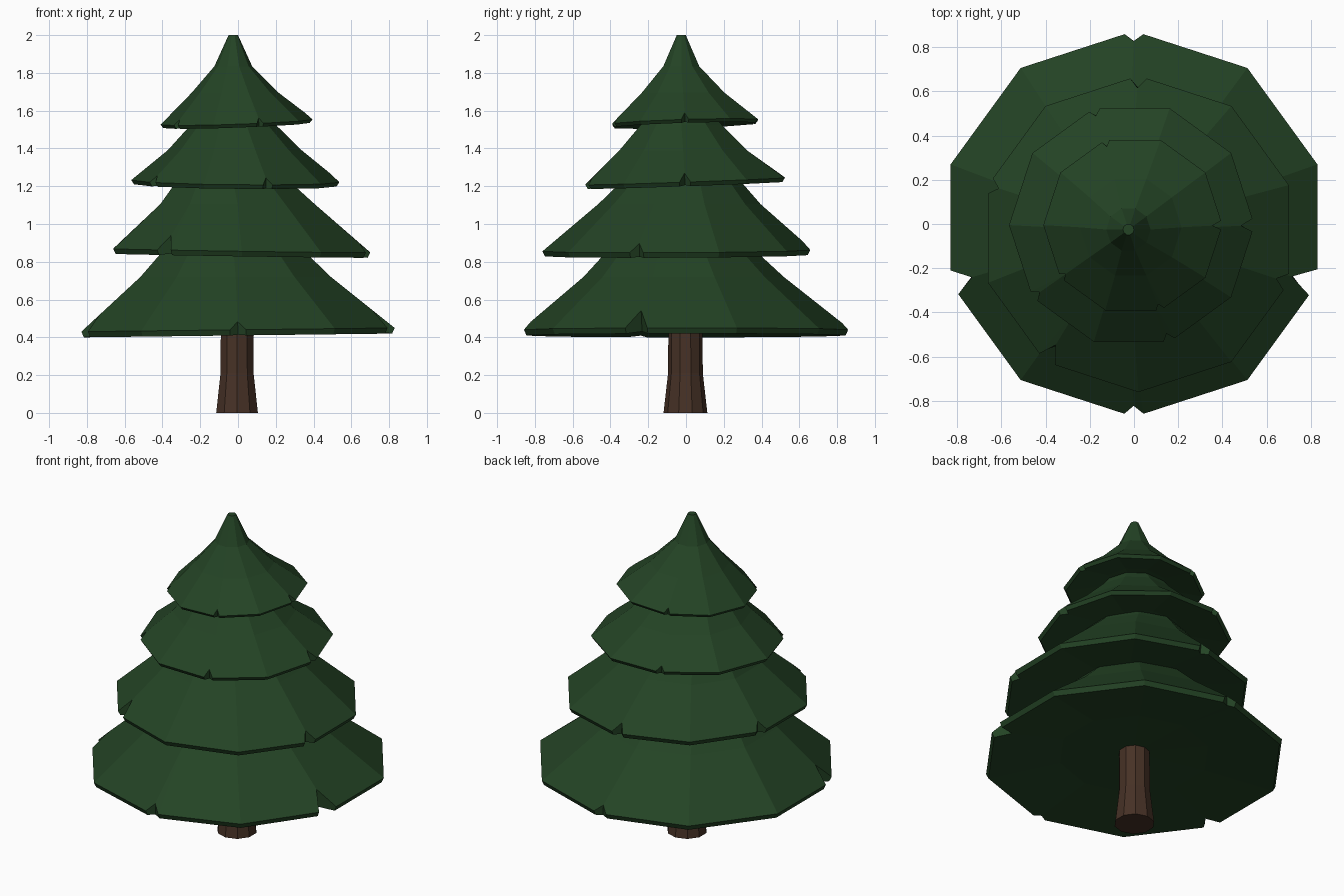
import bpy, bmesh, math
from mathutils import Vector

if "Cube" in bpy.data.objects:
    bpy.data.objects.remove(bpy.data.objects["Cube"])


def material(name, rgb):
    m = bpy.data.materials.new(name)
    m.diffuse_color = (*rgb, 1)
    m.use_nodes = True
    m.node_tree.nodes["Principled BSDF"].inputs["Base Color"].default_value = m.diffuse_color
    return m


GREEN = material("needles", (0.017, 0.056, 0.018))
BROWN = material("bark", (0.062, 0.031, 0.019))
SIDES = 10


def finish(name, bm, mat):
    bmesh.ops.remove_doubles(bm, verts=bm.verts, dist=0.0005)
    bmesh.ops.recalc_face_normals(bm, faces=bm.faces)
    me = bpy.data.meshes.new(name)
    bm.to_mesh(me)
    bm.free()
    me.materials.append(mat)
    ob = bpy.data.objects.new(name, me)
    bpy.context.collection.objects.link(ob)


def skin(bm, columns):
    """Join neighbouring closed columns of points, skipping collapsed sides."""
    n = len(columns)
    for i in range(n):
        a, b = columns[i], columns[(i + 1) % n]
        for j in range(len(a) - 1):
            pts = []
            for p in (a[j], b[j], b[j + 1], a[j + 1]):
                if all((p - q).length > 0.0005 for q in pts):
                    pts.append(p)
            if len(pts) > 2:
                bm.faces.new([bm.verts.new(p) for p in pts])


def tier(name, centre, radius, z, tilt, start, profile, notches, thick=0.03):
    """Faceted skirt: rim polygon with V notches, concave cone, hollow underside."""
    cx, cy = centre
    ax, ay = -0.025, -0.025                      # axis of the upper rings
    ang = [math.radians(start + 36 * k) for k in range(SIDES)]
    rim = [Vector((cx + radius * math.cos(a), cy + radius * math.sin(a),
                   z + thick + radius * (tilt[0] * math.cos(a) + tilt[1] * math.sin(a))))
           for a in ang]
    mid = Vector((cx, cy, z + 0.06))

    def lower(p):
        """Lower rim edge, tucked in a little under the upper one."""
        q = Vector((cx, cy, p.z)).lerp(p, 1 - 0.014 / radius)
        q.z -= thick
        return q

    columns = []
    for k, a in enumerate(ang):
        upper = []
        for i, (r, h) in enumerate(profile):
            w = 0.5 if i == 0 else 1.0           # lower ring follows the rim centre
            upper.append(Vector((cx + (ax - cx) * w + r * math.cos(a),
                                 cy + (ay - cy) * w + r * math.sin(a), h)))
        tip = Vector((ax, ay, profile[-1][1]))
        under = rim[k].lerp(mid, 0.5)
        under.z = rim[k].z + 0.015

        def column(low, high):
            columns.append([mid, under, low, high, *upper, tip])

        depth = notches.get(start + 36 * k)
        if depth is None:
            column(lower(rim[k]), rim[k])
            continue
        f = 0.07 + 0.5 * depth
        before = rim[k].lerp(rim[k - 1], f)
        after = rim[k].lerp(rim[(k + 1) % SIDES], f)
        low = lower(rim[k])
        inner_low = low.lerp(under, (depth + 0.006) / (low - under).length)
        inner_top = rim[k].lerp(upper[0], (depth + 0.02) / (rim[k] - upper[0]).xy.length)
        column(lower(before), before)
        column(inner_low, inner_top)
        column(lower(after), after)
    bm = bmesh.new()
    skin(bm, columns)
    finish(name, bm, GREEN)


# Four tiers of branches, bottom to top
tier("branches_bottom", (0, 0), 0.872, 0.41, (0.012, 0), 18,
     [(0.53, 0.72), (0.38, 0.87), (0.18, 1.08)],
     {270: 0.03, 342: 0.10, 90: 0.025, 198: 0.08})
tier("branches_lower", (0.02, -0.045), 0.715, 0.832, (-0.015, 0.005), 18,
     [(0.43, 1.105), (0.32, 1.22), (0.15, 1.42)],
     {234: 0.07, 342: 0.04, 90: 0.035, 162: 0.03}, 0.027)
tier("branches_upper", (-0.01, -0.005), 0.555, 1.205, (-0.01, 0.035), 0,
     [(0.355, 1.39), (0.225, 1.525), (0.1, 1.68)],
     {0: 0.04, 288: 0.02, 108: 0.015, 216: 0.02}, 0.022)
tier("branches_top", (-0.005, -0.005), 0.405, 1.522, (0.035, 0.03), 0,
     [(0.23, 1.695), (0.10, 1.835), (0.025, 2.0)],
     {0: 0.025, 288: 0.01, 108: 0.01, 216: 0.01}, 0.018)

# Trunk, flared at the foot
bm = bmesh.new()
cols = []
for k in range(SIDES):
    a = math.radians(18 + 36 * k)
    cols.append([Vector((-0.005 + r * math.cos(a), -0.003 + r * math.sin(a), h))
                 for r, h in ((0, 0), (0.116, 0), (0.092, 0.21), (0.09, 0.5), (0, 0.5))])
skin(bm, cols)
finish("trunk", bm, BROWN)
